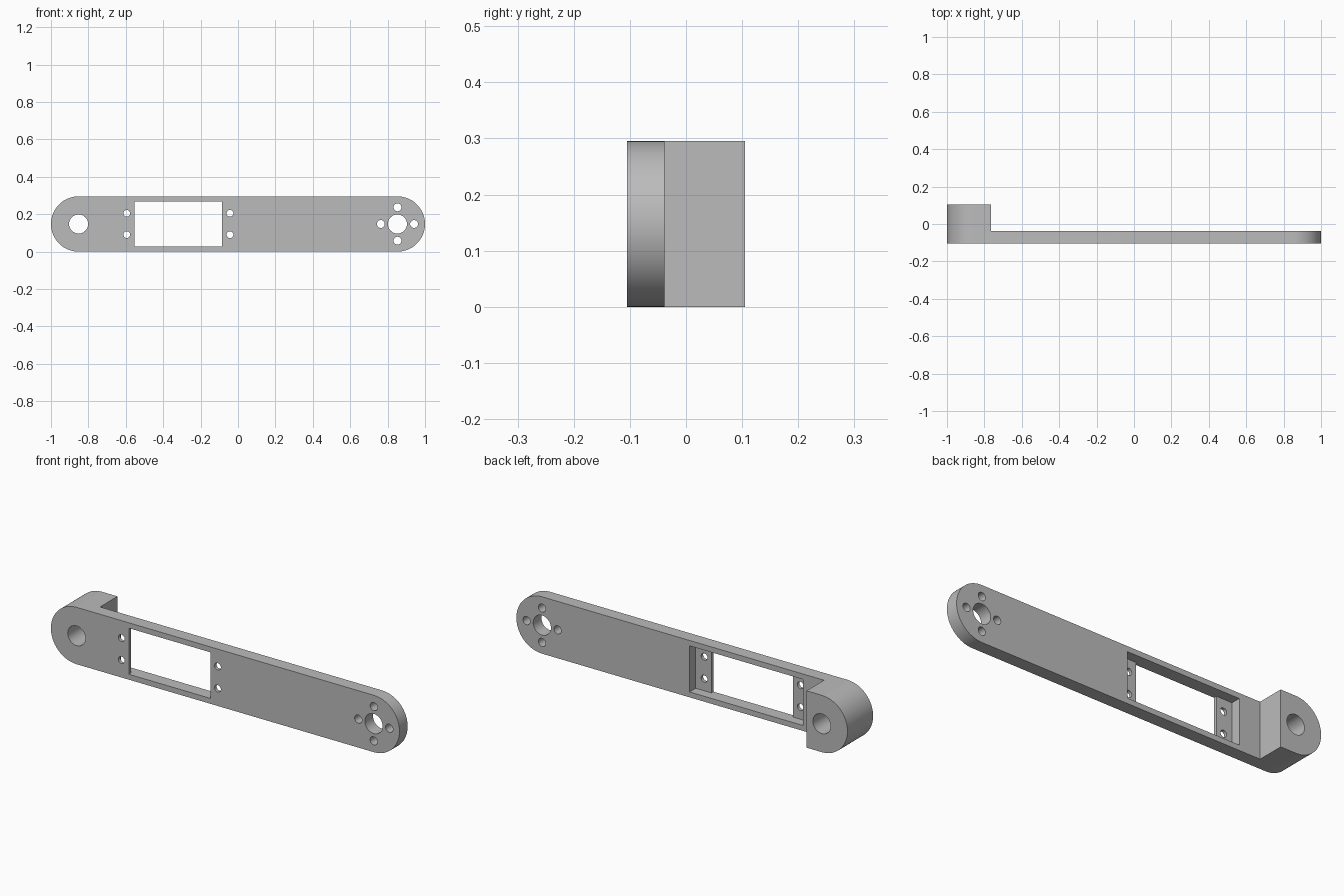
import bpy, bmesh, math
from mathutils import Matrix

default = bpy.data.objects.get("Cube")
if default:
    bpy.data.objects.remove(default, do_unlink=True)

# Main dimensions
HEIGHT = 0.295
RADIUS = MID = HEIGHT / 2
END = 1 - RADIUS           # centre of each rounded end
FRONT, BACK = -0.105, 0.105
PLATE_BACK = -0.038
SLOT = -0.319              # centre of the rectangular window

grey = bpy.data.materials.new("grey plastic")
grey.use_nodes = True
grey.diffuse_color = (0.5, 0.5, 0.5, 1)
grey.node_tree.nodes["Principled BSDF"].inputs["Base Color"].default_value = (0.5, 0.5, 0.5, 1)


def make_object(name, bm):
    bmesh.ops.recalc_face_normals(bm, faces=bm.faces)
    mesh = bpy.data.meshes.new(name)
    bm.to_mesh(mesh)
    bm.free()
    mesh.materials.append(grey)
    obj = bpy.data.objects.new(name, mesh)
    bpy.context.collection.objects.link(obj)
    return obj


def box(name, x0, x1, y0, y1, z0, z1):
    bm = bmesh.new()
    place = Matrix.Translation(((x0 + x1) / 2, (y0 + y1) / 2, (z0 + z1) / 2))
    size = Matrix.Diagonal((x1 - x0, y1 - y0, z1 - z0, 1))
    bmesh.ops.create_cube(bm, size=1, matrix=place @ size)
    return make_object(name, bm)


def drill(name, x, z, radius):
    bm = bmesh.new()
    place = Matrix.Translation((x, 0, z)) @ Matrix.Rotation(math.pi / 2, 4, "X")
    bmesh.ops.create_cone(bm, cap_ends=True, segments=48, radius1=radius,
                          radius2=radius, depth=1, matrix=place)
    return make_object(name, bm)


# Arm: a stadium outline extruded to the full depth
bm = bmesh.new()
STEPS = 40
outline = []
for side in (1, -1):
    for i in range(STEPS + 1):
        a = math.pi * i / STEPS - math.pi / 2
        outline.append(bm.verts.new((side * (END + RADIUS * math.cos(a)), FRONT,
                                     MID + side * RADIUS * math.sin(a))))
face = bm.faces.new(outline)
grown = bmesh.ops.extrude_face_region(bm, geom=[face])
moved = [v for v in grown["geom"] if isinstance(v, bmesh.types.BMVert)]
bmesh.ops.translate(bm, verts=moved, vec=(0, BACK - FRONT, 0))
arm = make_object("bracket_arm", bm)

# Thin the plate so that only the pivot boss keeps the full depth
cutters = [box("plate_relief", -0.765, 1.2, PLATE_BACK, 0.3, -0.1, 0.4)]

# Motor pocket in the back and the window through its floor
cutters.append(box("motor_pocket", SLOT - 0.325, SLOT + 0.325, -0.088, 0.05, 0.028, 0.267))
cutters.append(box("motor_window", SLOT - 0.234, SLOT + 0.234, -0.3, 0.06, 0.028, 0.267))

# Pivot hole, shaft hole and the screw holes around them
for side in (-1, 1):
    cutters.append(drill("main_hole", side * END, MID, 0.051))
    for up in (-1, 1):
        cutters.append(drill("motor_screw_hole", SLOT + side * 0.276, MID + up * 0.057, 0.018))
for i in range(4):
    a = i * math.pi / 2
    cutters.append(drill("horn_screw_hole", END + 0.089 * math.cos(a),
                         MID + 0.089 * math.sin(a), 0.021))

# Apply the cuts
bpy.ops.object.select_all(action="DESELECT")
bpy.context.view_layer.objects.active = arm
arm.select_set(True)
for cutter in cutters:
    mod = arm.modifiers.new(cutter.name, "BOOLEAN")
    mod.operation = "DIFFERENCE"
    mod.solver = "EXACT"
    mod.object = cutter
    bpy.ops.object.modifier_apply(modifier=mod.name)
    bpy.data.objects.remove(cutter, do_unlink=True)

bpy.ops.object.shade_smooth_by_angle(angle=math.radians(30))
